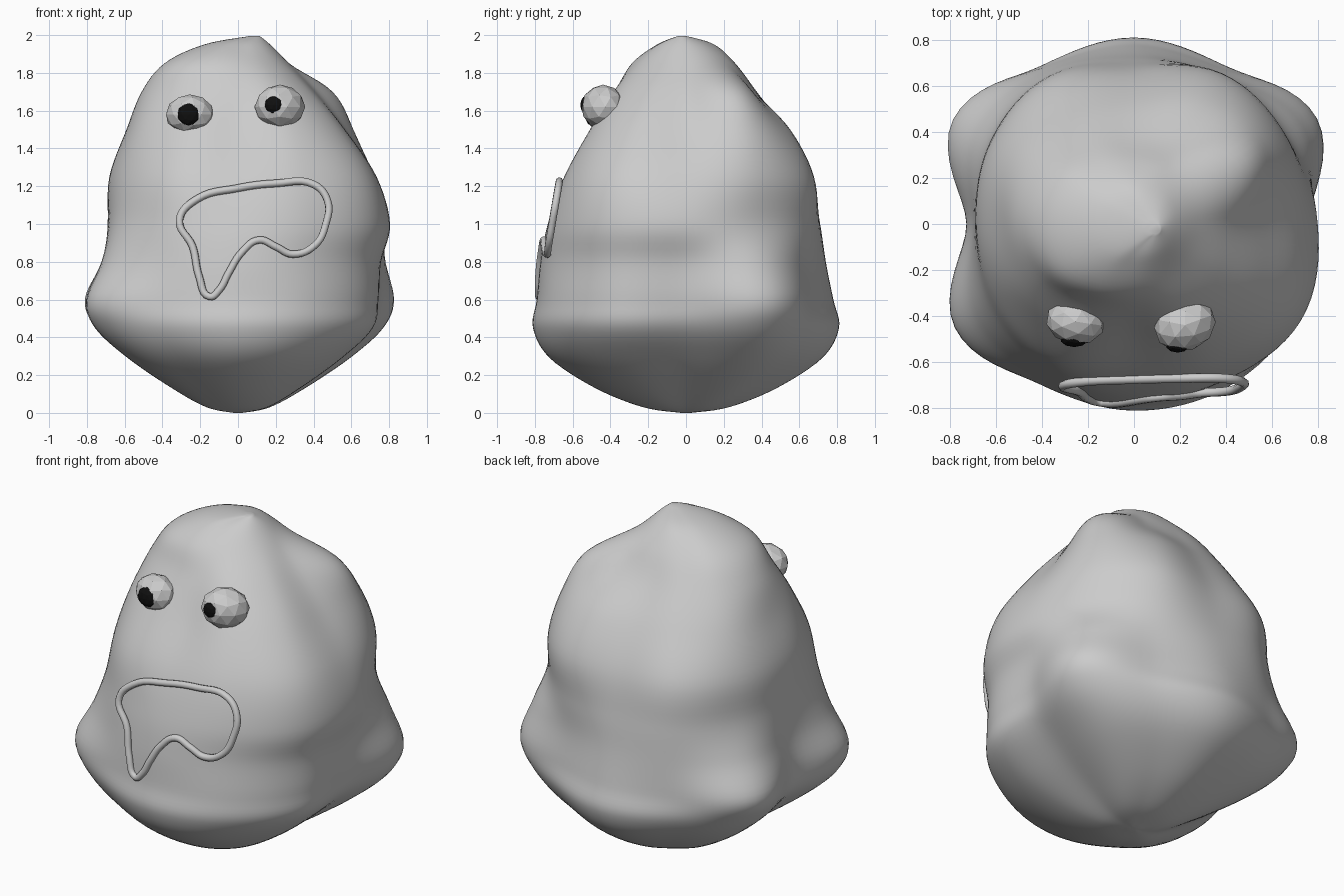
import bpy, bmesh, math
from mathutils import Vector
from mathutils.bvhtree import BVHTree

if "Cube" in bpy.data.objects:
    bpy.data.objects.remove(bpy.data.objects["Cube"])

# Body rings: radius in hundredths every 30 degrees, starting at +x, going to the back
RINGS = [
    (0.45, "71 86 79 81 79 84 70 85 80 81 81 79"),
    (0.60, "75 92 78 78 79 91 73 90 80 79 81 81"),
    (0.80, "76 85 75 74 77 80 70 80 77 77 79 81"),
    (1.00, "80 77 75 71 75 73 69 73 74 73 78 84"),
    (1.25, "73 76 75 66 72 71 68 68 69 64 71 78"),
    (1.50, "57 68 62 53 57 61 59 59 55 49 57 61"),
    (1.70, "42 56 41 37 42 49 51 48 41 38 42 43"),
    (1.85, "27 29 27 26 29 36 39 38 32 28 27 27"),
    (1.95, "17 16 15 15 15 17 18 18 17 15 16 17"),
]
# Underside: height, x and y scale of the lowest ring
UNDER = [(0.0, 0.03, 0.03), (0.03, 0.22, 0.28), (0.13, 0.46, 0.59), (0.29, 0.77, 0.89)]
SUB_A, SUB_Z = 8, 6


def polar(radii, z, sx=1, sy=1):
    n = len(radii)
    return [Vector((r * sx * math.cos(math.tau * i / n), r * sy * math.sin(math.tau * i / n), z))
            for i, r in enumerate(radii)]


def spline(a, b, c, d, t):
    return 0.5 * (2 * b + (c - a) * t + (2 * a - 5 * b + 4 * c - d) * t * t
                  + (3 * b - a - 3 * c + d) * t ** 3)


def around(text):
    r = [int(v) / 100 for v in text.split()]
    n = len(r)
    return [spline(r[i - 1], r[i], r[(i + 1) % n], r[(i + 2) % n], k / SUB_A)
            for i in range(n) for k in range(SUB_A)]


def add_object(name, bm, smooth):
    for f in bm.faces:
        f.smooth = smooth
    me = bpy.data.meshes.new(name)
    bm.to_mesh(me)
    bm.free()
    ob = bpy.data.objects.new(name, me)
    bpy.context.collection.objects.link(ob)
    return ob


# Lumpy body, lofted through the rings
base = around(RINGS[0][1])
keys = [polar(base, z, sx, sy) for z, sx, sy in UNDER]
keys += [polar(around(t), z) for z, t in RINGS]
tip = Vector((0.09, -0.02, 1.995))
keys.append([tip + Vector((p.x, p.y, 0)) * 0.15 for p in keys[-1]])
bm = bmesh.new()
rows = []
last = len(keys) - 1
for j in range(last):
    quad = [keys[max(j - 1, 0)], keys[j], keys[j + 1], keys[min(j + 2, last)]]
    for k in range(SUB_Z):
        rows.append([bm.verts.new(spline(*p, k / SUB_Z)) for p in zip(*quad)])
rows.append([bm.verts.new(p) for p in keys[-1]])
n = len(base)
for lo, hi in zip(rows, rows[1:]):
    for i in range(n):
        bm.faces.new((lo[i], lo[(i + 1) % n], hi[(i + 1) % n], hi[i]))
bm.faces.new(rows[0])
bm.faces.new(rows[-1])
for v in bm.verts:
    v.co.z = max(v.co.z, 0)
bmesh.ops.recalc_face_normals(bm, faces=bm.faces)
surface = BVHTree.FromBMesh(bm)
add_object("body", bm, True)

# Faceted eyeballs with black pupils
black = bpy.data.materials.new("black")
black.diffuse_color = (0.005, 0.005, 0.005, 1)
black.use_nodes = True
black.node_tree.nodes["Principled BSDF"].inputs["Base Color"].default_value = black.diffuse_color


def ball(name, loc, size, turn):
    bm = bmesh.new()
    bmesh.ops.create_icosphere(bm, subdivisions=2, radius=1)
    ob = add_object(name, bm, False)
    ob.location, ob.scale, ob.rotation_euler = loc, size, (0, 0, turn)
    return ob


ball("left_eye", (-0.255, -0.425, 1.58), (0.129, 0.1, 0.106), -0.15)
ball("right_eye", (0.222, -0.44, 1.62), (0.137, 0.112, 0.118), 0.35)
for name, loc, size in (("left_pupil", (-0.26, -0.50, 1.58), (0.062, 0.036, 0.06)),
                        ("right_pupil", (0.19, -0.53, 1.63), (0.05, 0.03, 0.048))):
    ball(name, loc, size, 0).data.materials.append(black)

# Mouth: closed rope lying on the front slope
MOUTH = [(-.31, 1.02), (-.22, 1.13), (0, 1.19), (.2, 1.215), (.40, 1.21), (.475, 1.12),
         (.465, 1.0), (.41, .89), (.29, .84), (.2, .88), (.11, .915), (.02, .85), (-.05, .74),
         (-.10, .65), (-.15, .615), (-.205, .72), (-.24, .88)]
cu = bpy.data.curves.new("mouth", "CURVE")
cu.dimensions = "3D"
cu.bevel_depth = 0.02
cu.bevel_resolution = 2
cu.resolution_u = 6
sp = cu.splines.new("BEZIER")
sp.bezier_points.add(len(MOUTH) - 1)
sp.use_cyclic_u = True
for p, (x, z) in zip(sp.bezier_points, MOUTH):
    hit = surface.ray_cast(Vector((x, -2, z)), Vector((0, 1, 0)))[0]
    p.co = (x, min(hit.y - 0.004, -0.675 - (1.2 - z) * 0.17), z)
    p.handle_left_type = p.handle_right_type = "AUTO"
bpy.context.collection.objects.link(bpy.data.objects.new("mouth", cu))
